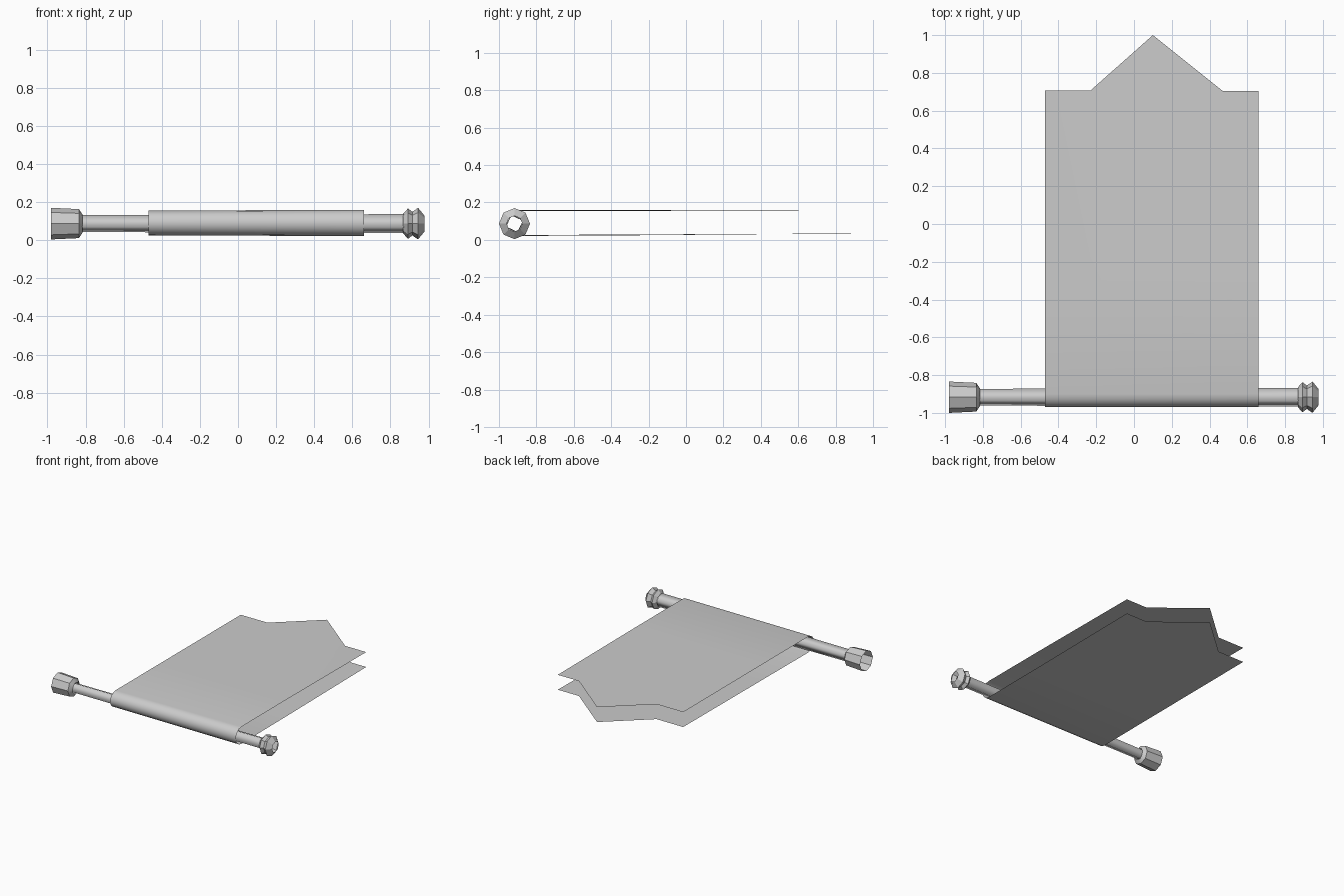
import bpy, bmesh
from math import sin, cos, radians, pi

if "Cube" in bpy.data.objects:
    bpy.data.objects.remove(bpy.data.objects["Cube"])

CY, CZ = -0.917, 0.087  # pole axis


def finish(name, bm, smooth):
    bmesh.ops.recalc_face_normals(bm, faces=bm.faces)
    me = bpy.data.meshes.new(name)
    bm.to_mesh(me)
    bm.free()
    ob = bpy.data.objects.new(name, me)
    bpy.context.collection.objects.link(ob)
    bpy.context.view_layer.objects.active = ob
    ob.select_set(True)
    if smooth:
        bpy.ops.object.shade_smooth_by_angle(angle=radians(smooth))
    ob.select_set(False)
    return ob


def skin(bm, rows, closed):
    # join successive rows of points with quads
    vs = [[bm.verts.new(p) for p in row] for row in rows]
    for a, b in zip(vs, vs[1:]):
        n = len(a)
        for i in range(n if closed else n - 1):
            j = (i + 1) % n
            bm.faces.new((a[i], a[j], b[j], b[i]))


def lathe_x(name, profile, sides, turn=0, smooth=0):
    # open-ended turned part along x; profile is (x, radius)
    bm = bmesh.new()
    angles = [radians(turn) + 2 * pi * i / sides for i in range(sides)]
    skin(bm, [[(x, CY + r * cos(a), CZ + r * sin(a)) for a in angles]
              for x, r in profile], True)
    return finish(name, bm, smooth)


# Square, smooth-shaded hollow pole
lathe_x("pole", [(-0.83, 0.047), (0.88, 0.053)], 4, 20, 100)

# Open cup on the left end
lathe_x("end_cup", [(-0.98, 0.083), (-0.835, 0.076), (-0.815, 0.046)], 8, 0, 30)

# Turned finial on the right end
lathe_x("finial", [(0.867, 0.052), (0.892, 0.08), (0.915, 0.062),
                   (0.945, 0.083), (0.978, 0.042)], 8, 0, 0)

# Cloth folded round the pole, both layers ending in a point
columns = [(-0.47, 0.707), (-0.23, 0.707), (0.10, 1.0), (0.47, 0.704), (0.66, 0.704)]
bm = bmesh.new()
rows = []
for x, tip in columns:
    h = 0.0665 + 0.004 * x  # fold is slightly taller to the right
    zc = 0.0905
    row = [(x, tip, zc + 0.064), (x, -0.3, zc + h)]
    for i in range(9):
        a = pi / 2 + pi * i / 8
        row.append((x, -0.90 + 0.07 * cos(a), zc + h * sin(a)))
    row += [(x, -0.3, zc - h + 0.003), (x, tip, zc - 0.057)]
    rows.append(row)
skin(bm, rows, False)
finish("banner_cloth", bm, 40)
